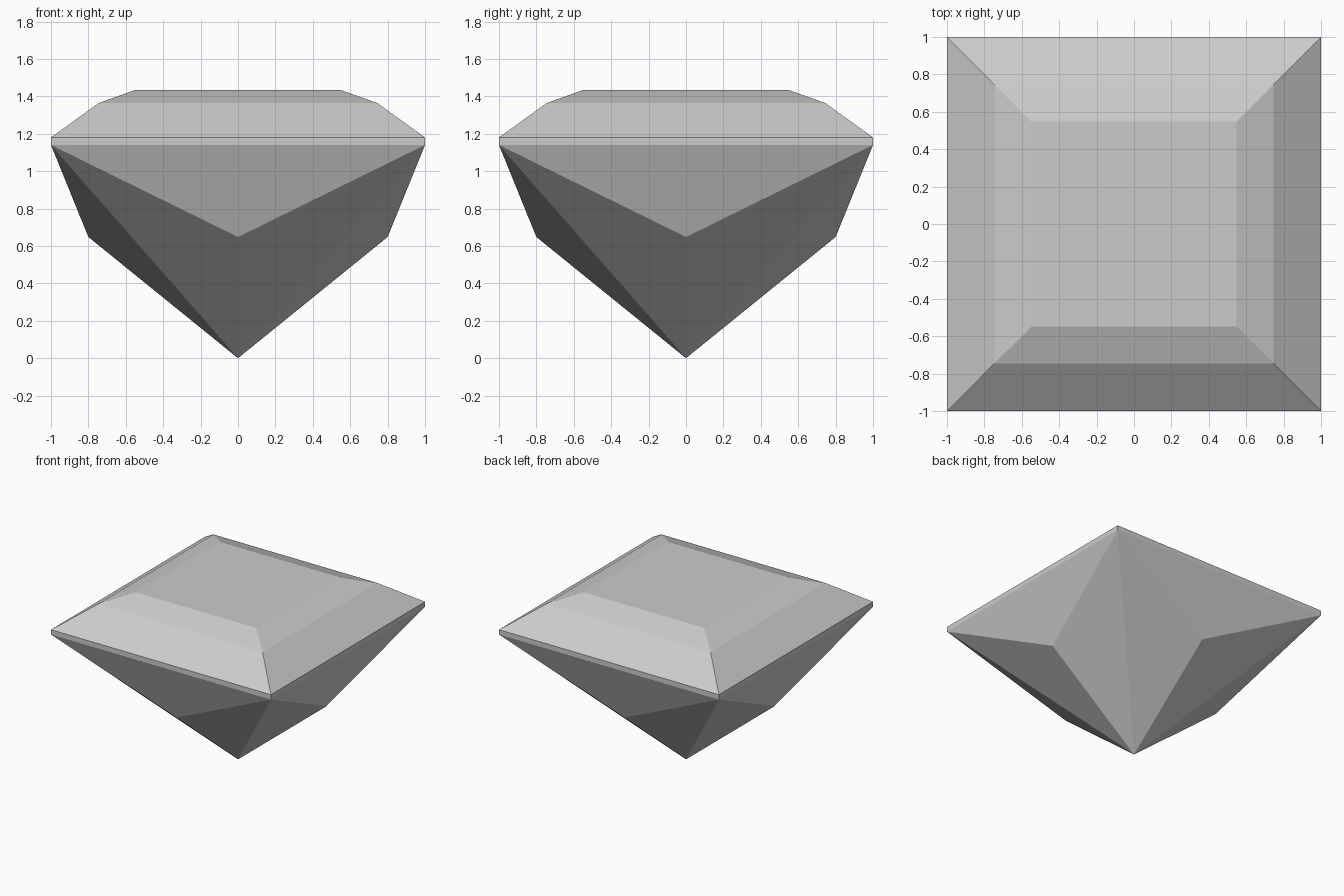
import bpy
import bmesh

# Remove the default cube
cube = bpy.data.objects.get("Cube")
if cube:
    bpy.data.objects.remove(cube, do_unlink=True)

# Single stone colour
GREY = (0.6, 0.6, 0.6, 1.0)
stone = bpy.data.materials.new("stone_grey")
stone.use_nodes = True
stone.diffuse_color = GREY
stone.node_tree.nodes["Principled BSDF"].inputs["Base Color"].default_value = GREY

# Square rings from girdle bottom to table: (half width, height)
RINGS = [(1.0, 1.14), (1.0, 1.18), (0.745, 1.364), (0.547, 1.435)]
CORNERS = [(-1, -1), (1, -1), (1, 1), (-1, 1)]
KEEL_REACH, KEEL_HEIGHT = 0.8, 0.648

bm = bmesh.new()
rings = [[bm.verts.new((x * r, y * r, z)) for x, y in CORNERS] for r, z in RINGS]

# Girdle and stepped crown
for low, high in zip(rings, rings[1:]):
    for i in range(4):
        j = (i + 1) % 4
        bm.faces.new((low[i], low[j], high[j], high[i]))

# Flat table
bm.faces.new(rings[-1])

# Pavilion: each side has a ridge point joined to its corners and the tip
tip = bm.verts.new((0, 0, 0))
base = rings[0]
for i in range(4):
    a, b = base[i], base[(i + 1) % 4]
    ridge = (a.co + b.co) / 2 * KEEL_REACH
    ridge.z = KEEL_HEIGHT
    keel = bm.verts.new(ridge)
    for tri in ((b, a, keel), (a, tip, keel), (tip, b, keel)):
        bm.faces.new(tri)

bmesh.ops.recalc_face_normals(bm, faces=bm.faces)
mesh = bpy.data.meshes.new("gemstone")
bm.to_mesh(mesh)
bm.free()
mesh.materials.append(stone)
gem = bpy.data.objects.new("gemstone", mesh)
bpy.context.collection.objects.link(gem)
